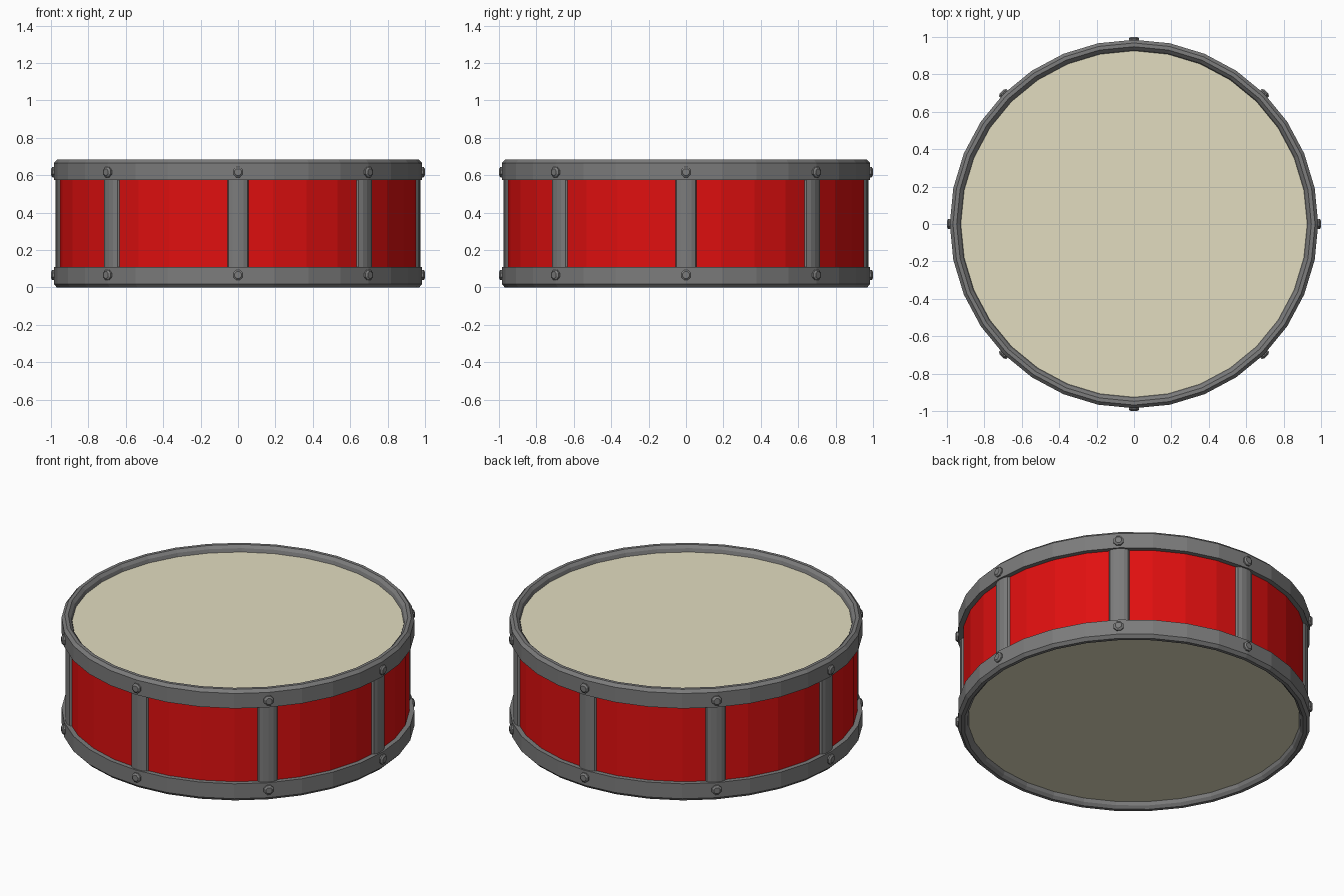
import bpy, bmesh, math

if "Cube" in bpy.data.objects:
    bpy.data.objects.remove(bpy.data.objects["Cube"])

SIDES = 32
HEIGHT = 0.684


def material(name, rgb):
    m = bpy.data.materials.new(name)
    m.diffuse_color = (*rgb, 1)
    m.use_nodes = True
    m.node_tree.nodes["Principled BSDF"].inputs["Base Color"].default_value = m.diffuse_color
    return m


RED = material("red", (0.75, 0.005, 0.005))
GREY = material("grey metal", (0.2, 0.2, 0.2))
CREAM = material("cream skin", (0.76, 0.72, 0.53))


def finish(name, bm, mat):
    bmesh.ops.recalc_face_normals(bm, faces=bm.faces)
    me = bpy.data.meshes.new(name)
    bm.to_mesh(me)
    bm.free()
    me.materials.append(mat)
    ob = bpy.data.objects.new(name, me)
    bpy.context.collection.objects.link(ob)
    return ob


def lathe(name, profile, mat, closed=False):
    """Revolve (radius, z) points around the z axis."""
    bm = bmesh.new()
    rings = []
    for i in range(SIDES):
        a = 2 * math.pi * i / SIDES
        rings.append([bm.verts.new((r * math.cos(a), r * math.sin(a), z)) for r, z in profile])
    n = len(profile)
    for i in range(SIDES):
        p, q = rings[i], rings[(i + 1) % SIDES]
        for j in range(n if closed else n - 1):
            k = (j + 1) % n
            bm.faces.new((p[j], q[j], q[k], p[k]))
    return finish(name, bm, mat)


def skin(name, z):
    bm = bmesh.new()
    bmesh.ops.create_circle(bm, cap_ends=True, segments=SIDES, radius=0.928)
    for v in bm.verts:
        v.co.z = z
    ob = finish(name, bm, CREAM)
    if z < HEIGHT / 2:
        ob.data.flip_normals()


def stack(name, sections, mat, angle):
    """Loft equal-length sections of (radial, tangential, z) points, turned to an angle."""
    bm = bmesh.new()
    c, s = math.cos(angle), math.sin(angle)
    rows = [[bm.verts.new((r * c - t * s, r * s + t * c, z)) for r, t, z in sec] for sec in sections]
    n = len(rows[0])
    for a, b in zip(rows, rows[1:]):
        for j in range(n):
            k = (j + 1) % n
            bm.faces.new((a[j], a[k], b[k], b[j]))
    bm.faces.new(rows[0])
    bm.faces.new(rows[-1])
    return finish(name, bm, mat)


# Shell
lathe("shell", [(0.957, 0.05), (0.957, HEIGHT - 0.05)], RED)

# Rims (bottom profile, mirrored for the top) and skins
rim = [(0.985, 0.11), (0.985, 0.018), (0.968, 0.0), (0.948, 0.0),
       (0.932, 0.016), (0.925, 0.04), (0.925, 0.11)]
lathe("bottom_rim", rim, GREY, True)
lathe("top_rim", [(r, HEIGHT - z) for r, z in rim], GREY, True)
skin("bottom_skin", 0.037)
skin("top_skin", HEIGHT - 0.037)


def bolt_ring(r, size, z):
    return [(r, size * math.cos(math.pi * (k + 0.5) / 4), z + size * math.sin(math.pi * (k + 0.5) / 4))
            for k in range(8)]


# Lugs and bolts around the drum
for i in range(8):
    angle = i * math.pi / 4
    arc = [(0.95 + 0.026 * math.sin(math.pi * k / 6), 0.058 * math.cos(math.pi * k / 6))
           for k in range(7)]
    stack(f"lug_{i + 1}", [[(r, t, z) for r, t in arc] for z in (0.09, HEIGHT - 0.09)], GREY, angle)
    for label, z in (("bottom", 0.067), ("top", HEIGHT - 0.067)):
        stack(f"{label}_bolt_{i + 1}",
              [bolt_ring(0.965, 0.03, z), bolt_ring(0.992, 0.03, z), bolt_ring(1.0, 0.019, z)],
              GREY, angle)
